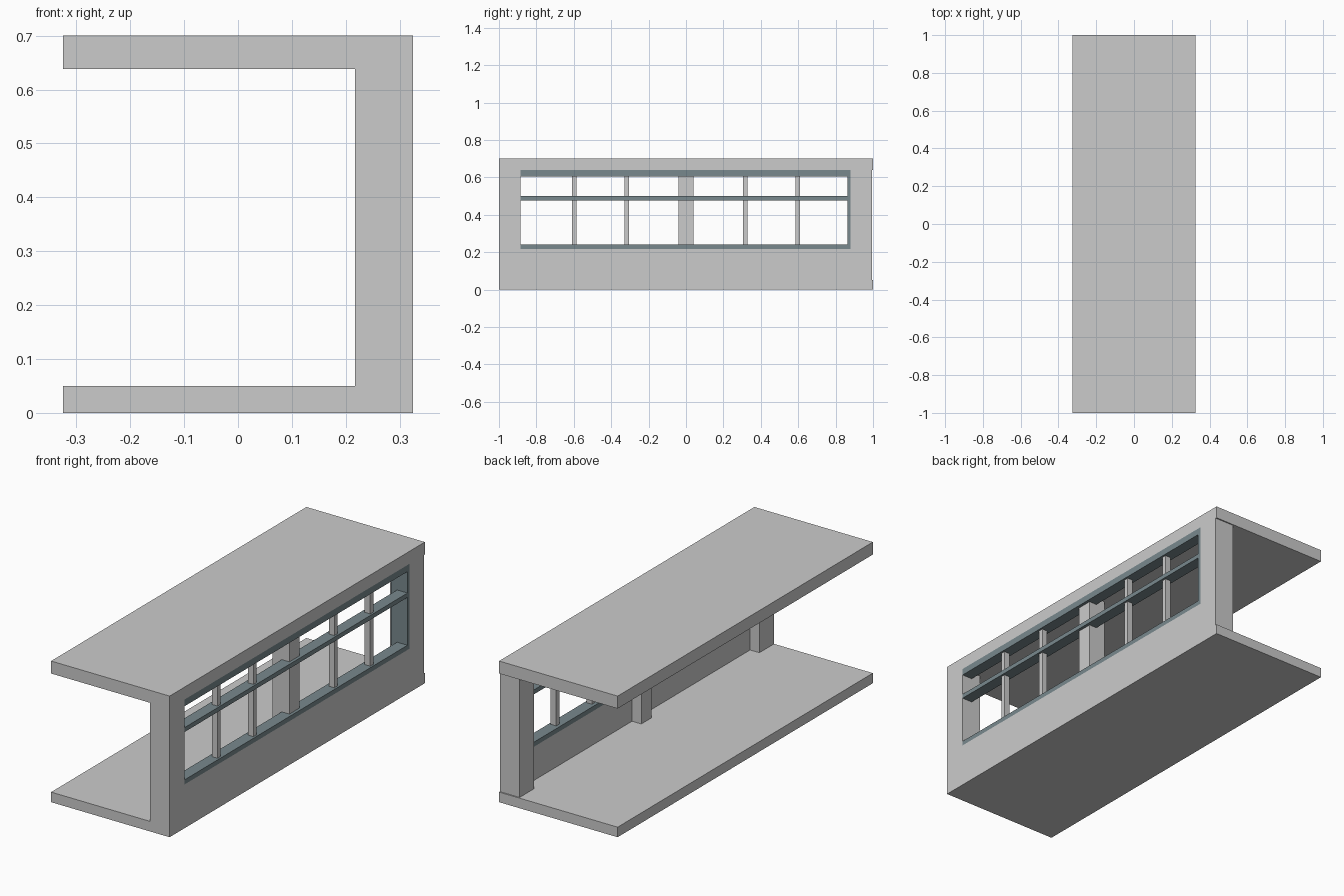
import bpy

if "Cube" in bpy.data.objects:
    bpy.data.objects.remove(bpy.data.objects["Cube"])

frame_mat = bpy.data.materials.new("dark_frame")
frame_mat.diffuse_color = (0.19, 0.25, 0.27, 1)
frame_mat.use_nodes = True
frame_mat.node_tree.nodes["Principled BSDF"].inputs["Base Color"].default_value = frame_mat.diffuse_color


def box(name, x, y, z, mat=None):
    """Axis-aligned box from (min, max) ranges."""
    bpy.ops.mesh.primitive_cube_add(size=1, location=[sum(r) / 2 for r in (x, y, z)])
    ob = bpy.context.object
    ob.name = name
    ob.scale = [r[1] - r[0] for r in (x, y, z)]
    bpy.ops.object.transform_apply(location=False, rotation=False, scale=True)
    if mat:
        ob.data.materials.append(mat)
    return ob


FLOOR, CEIL = 0.05, 0.638
Y0, Y1 = -0.885, 0.88
WALL_X = (0.268, 0.325)

# floor and roof slabs
box("floor_slab", (-0.325, 0.325), (-1, 1), (0, FLOOR))
box("roof_slab", (-0.325, 0.325), (-1, 1), (CEIL, 0.70))

# structural columns
box("front_column", (0.217, 0.325), (-1, Y0), (FLOOR, CEIL))
box("back_column", (0.217, 0.325), (Y1, 0.994), (FLOOR, CEIL))
box("middle_column", (0.217, 0.31), (-0.04, 0.04), (FLOOR, CEIL))

# low wall below the window
box("lower_wall", WALL_X, (Y0, Y1), (FLOOR, 0.217))

# dark window rails and the single side jamb
for name, z in (("window_sill", (0.217, 0.24)),
                ("window_transom", (0.477, 0.499)),
                ("window_head", (0.605, CEIL))):
    box(name, WALL_X, (Y0, Y1), z, frame_mat)
box("window_jamb", (0.235, 0.325), (0.864, Y1), (0.217, CEIL), frame_mat)

# slim mullions
for y in (-0.598, -0.317, 0.317, 0.598):
    box("mullion", (0.285, 0.315), (y - 0.012, y + 0.012), (0.24, 0.605))
